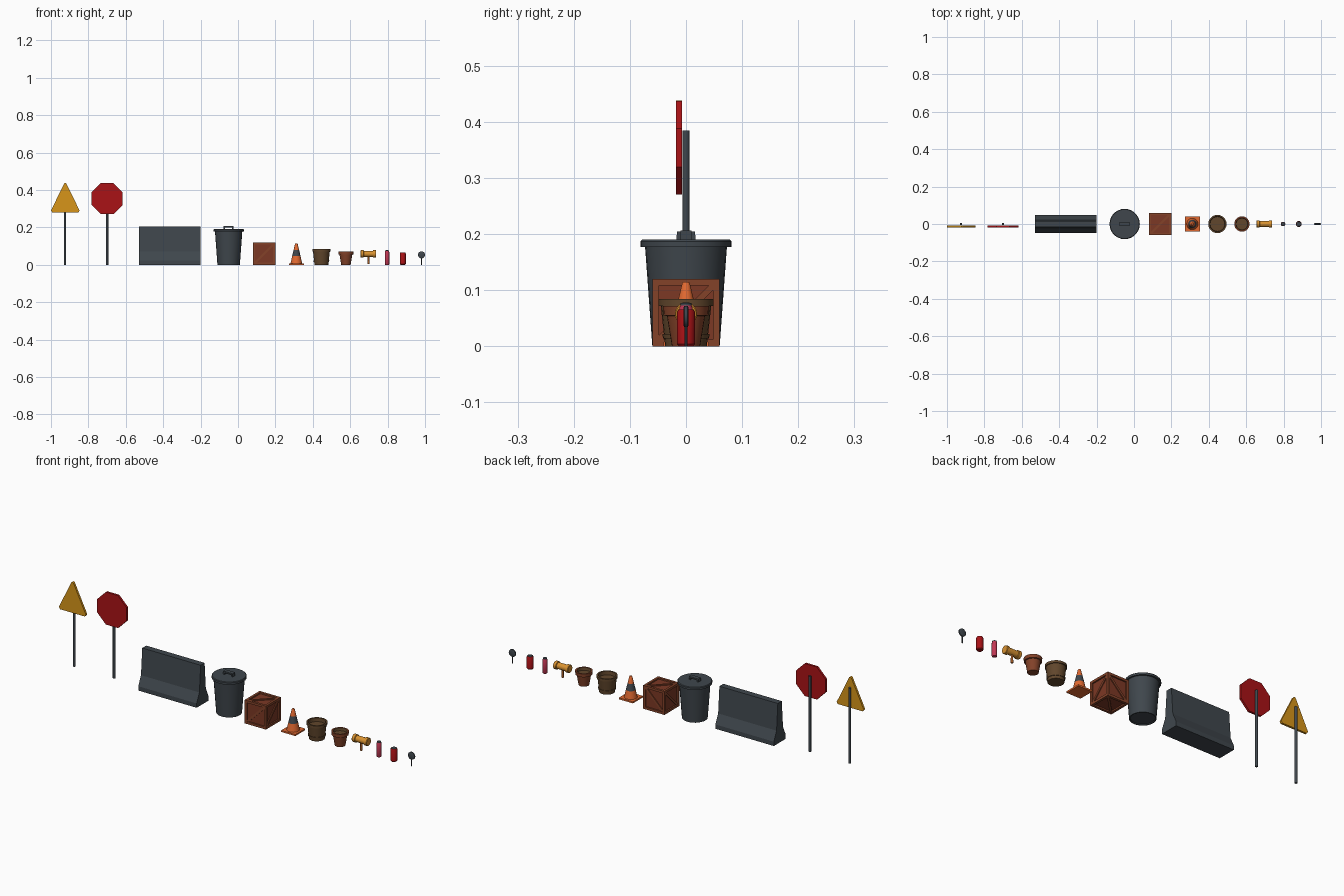
import bpy, bmesh, math
from mathutils import Matrix, Vector

if "Cube" in bpy.data.objects:
    bpy.data.objects.remove(bpy.data.objects["Cube"])


def mat(name, r, g, b):
    m = bpy.data.materials.new(name)
    m.diffuse_color = (r, g, b, 1)
    m.use_nodes = True
    m.node_tree.nodes["Principled BSDF"].inputs["Base Color"].default_value = m.diffuse_color
    return m


GREY = mat("slate grey", 0.05, 0.062, 0.073)
YELLOW = mat("sign yellow", 0.68, 0.30, 0.01)
RED = mat("deep red", 0.40, 0.006, 0.008)
PINK = mat("pink red", 0.55, 0.04, 0.09)
ORANGE = mat("cone orange", 0.75, 0.14, 0.03)
RUST = mat("rust brown", 0.23, 0.055, 0.022)
PANEL = mat("crate panel", 0.20, 0.04, 0.018)
WOOD = mat("bucket brown", 0.12, 0.062, 0.025)
AMBER = mat("mallet amber", 0.70, 0.29, 0.03)
TAN = mat("handle orange brown", 0.50, 0.14, 0.025)


def finish(name, bm, mats, smooth=False):
    bmesh.ops.recalc_face_normals(bm, faces=bm.faces)
    me = bpy.data.meshes.new(name)
    bm.to_mesh(me)
    bm.free()
    ob = bpy.data.objects.new(name, me)
    bpy.context.collection.objects.link(ob)
    for m in mats:
        me.materials.append(m)
    if smooth:
        bpy.ops.object.select_all(action='DESELECT')
        ob.select_set(True)
        bpy.context.view_layer.objects.active = ob
        bpy.ops.object.shade_smooth_by_angle(angle=math.radians(35))
    return ob


def box(name, c, s, m, rot=None):
    bm = bmesh.new()
    bmesh.ops.create_cube(bm, size=1)
    bmesh.ops.scale(bm, vec=s, verts=bm.verts)
    if rot:
        bmesh.ops.transform(bm, matrix=rot, verts=bm.verts)
    bmesh.ops.translate(bm, vec=c, verts=bm.verts)
    return finish(name, bm, [m])


def lathe(name, c, prof, mats, n=24, axis='Z', idx=None):
    """Spin (radius, height) points; ends are capped. idx = material per band."""
    bm = bmesh.new()
    rings = [[bm.verts.new((r * math.cos(2 * math.pi * i / n),
                            r * math.sin(2 * math.pi * i / n), z))
              for i in range(n)] for r, z in prof]
    for k in range(len(rings) - 1):
        a, b = rings[k], rings[k + 1]
        for i in range(n):
            f = bm.faces.new((a[i], a[(i + 1) % n], b[(i + 1) % n], b[i]))
            f.material_index = idx[k] if idx else 0
    bm.faces.new(rings[0][::-1]).material_index = idx[0] if idx else 0
    bm.faces.new(rings[-1]).material_index = idx[-1] if idx else 0
    if axis != 'Z':
        ax, ang = ('Y', 90) if axis == 'X' else ('X', 90)
        bmesh.ops.rotate(bm, matrix=Matrix.Rotation(math.radians(ang), 3, ax),
                         verts=bm.verts)
    bmesh.ops.translate(bm, vec=c, verts=bm.verts)
    return finish(name, bm, mats, True)


def extrude(name, pts, depth, m):
    """Extrude a closed 3D outline along a vector."""
    bm = bmesh.new()
    f = bm.faces.new([bm.verts.new(p) for p in pts])
    g = bmesh.ops.extrude_face_region(bm, geom=[f])
    bmesh.ops.translate(bm, vec=depth, verts=[v for v in g["geom"]
                        if isinstance(v, bmesh.types.BMVert)])
    return finish(name, bm, [m])


# Road signs: poles and plates
for nm, x in (("warning_pole", -0.925), ("stop_pole", -0.70)):
    lathe(nm, (x, 0, 0), [(0.0065, 0), (0.0065, 0.385)], [GREY], 12)
tri = [(-0.07, 0.28), (0.07, 0.28), (0.0765, 0.290), (0.006, 0.434),
       (0, 0.438), (-0.006, 0.434), (-0.0765, 0.290)]
extrude("warning_plate", [(-0.9235 + x, -0.018, z) for x, z in tri],
        (0, 0.011, 0), YELLOW)
R = 0.083 / math.cos(math.pi / 8)
octo = [(R * math.cos(math.pi * (i + .5) / 4), R * math.sin(math.pi * (i + .5) / 4))
        for i in range(8)]
extrude("stop_plate", [(-0.70 + x, -0.018, 0.354 + z) for x, z in octo],
        (0, 0.011, 0), RED)

# Concrete barrier
half = [(0.048, 0), (0.048, 0.022), (0.026, 0.07), (0.016, 0.205)]
prof = half + [(-y, z) for y, z in reversed(half)]
extrude("road_barrier", [(-0.53, y, z) for y, z in prof], (0.33, 0, 0), GREY)

# Rubbish bin
BX = -0.05
lathe("bin_body", (BX, 0, 0), [(0.054, 0.004), (0.055, 0), (0.060, 0), (0.073, 0.178)], [GREY], 28)
lathe("bin_lid", (BX, 0, 0), [(0.081, 0.177), (0.081, 0.187), (0.078, 0.190)], [GREY], 28)
for s in (-1, 1):
    box("bin_handle_post", (BX + s * 0.023, 0, 0.197), (0.008, 0.02, 0.016), GREY)
box("bin_handle_bar", (BX, 0, 0.203), (0.054, 0.02, 0.007), GREY)

# Wooden crate: core, edge beams, diagonals on every side
CX, H, B = 0.14, 0.06, 0.012
CC = Vector((CX, 0, H))
box("crate_core", CC, (0.106, 0.106, 0.106), PANEL)
for ax in range(3):
    for s in (-1, 1):
        for t in (-1, 1):
            o, d = [0, 0, 0], [B, B, B]
            o[(ax + 1) % 3], o[(ax + 2) % 3] = s * (H - B / 2), t * (H - B / 2)
            d[ax] = 2 * H
            box("crate_beam", CC + Vector(o), d, RUST)
    for s in (-1, 1):
        o, d = [0, 0, 0], [0.011] * 3
        o[ax], d[ax] = s * (H - 0.0055), 0.006
        d[(ax + 1) % 3] = 0.136
        axis = 'XYZ'[ax]
        box("crate_brace", CC + Vector(o), d, RUST,
            Matrix.Rotation(math.radians(45), 4, axis))

# Traffic cone
box("cone_base", (0.312, 0, 0.004), (0.08, 0.08, 0.008), ORANGE)
lathe("cone_body", (0.312, 0, 0),
      [(0.031, 0.007), (0.0225, 0.046), (0.0145, 0.080), (0.007, 0.112), (0.005, 0.115)],
      [ORANGE, GREY], 20, idx=[0, 1, 0, 0])

# Wooden bucket and clay pot, open at the top with a filled inside
lathe("wooden_bucket", (0.446, 0, 0),
      [(0.037, 0), (0.045, 0.072), (0.049, 0.072), (0.049, 0.084), (0.041, 0.084),
       (0.039, 0.066)], [WOOD], 24)
lathe("bucket_hoop", (0.446, 0, 0), [(0.039, 0.014), (0.041, 0.014), (0.042, 0.022),
                                    (0.040, 0.022)], [WOOD], 24)
lathe("clay_pot", (0.577, 0, 0),
      [(0.025, 0), (0.034, 0.054), (0.040, 0.055), (0.041, 0.072), (0.033, 0.072),
       (0.031, 0.058)], [RUST, WOOD], 24, idx=[0, 0, 0, 0, 1])

# Mallet
lathe("mallet_head", (0.697, 0, 0.058),
      [(0.018, -0.042), (0.020, -0.040), (0.020, -0.026), (0.016, -0.024), (0.016, 0.024),
       (0.020, 0.026), (0.020, 0.040), (0.018, 0.042)], [AMBER], 20, 'X')
lathe("mallet_handle", (0.697, 0, 0), [(0.005, 0.004), (0.006, 0.006), (0.005, 0.05)], [TAN], 12)

# Drink cans
lathe("tall_can", (0.797, 0, 0),
      [(0.010, 0), (0.012, 0.003), (0.012, 0.068), (0.010, 0.073), (0.010, 0.077), (0.004, 0.078)],
      [PINK, GREY], 20, idx=[0, 0, 0, 1, 1])
lathe("short_can", (0.881, 0, 0),
      [(0.013, 0), (0.016, 0.004), (0.016, 0.061), (0.0135, 0.066), (0.0125, 0.066), (0.012, 0.065)],
      [RED, GREY], 20, idx=[0, 0, 0, 1, 1])

# Small round paddle
lathe("paddle_disc", (0.981, 0, 0.053),
      [(0.016, -0.0045), (0.019, -0.003), (0.019, 0.003), (0.016, 0.0045)], [GREY], 20, 'Y')
lathe("paddle_handle", (0.981, 0, 0), [(0.0025, 0), (0.0025, 0.036)], [GREY], 10)
